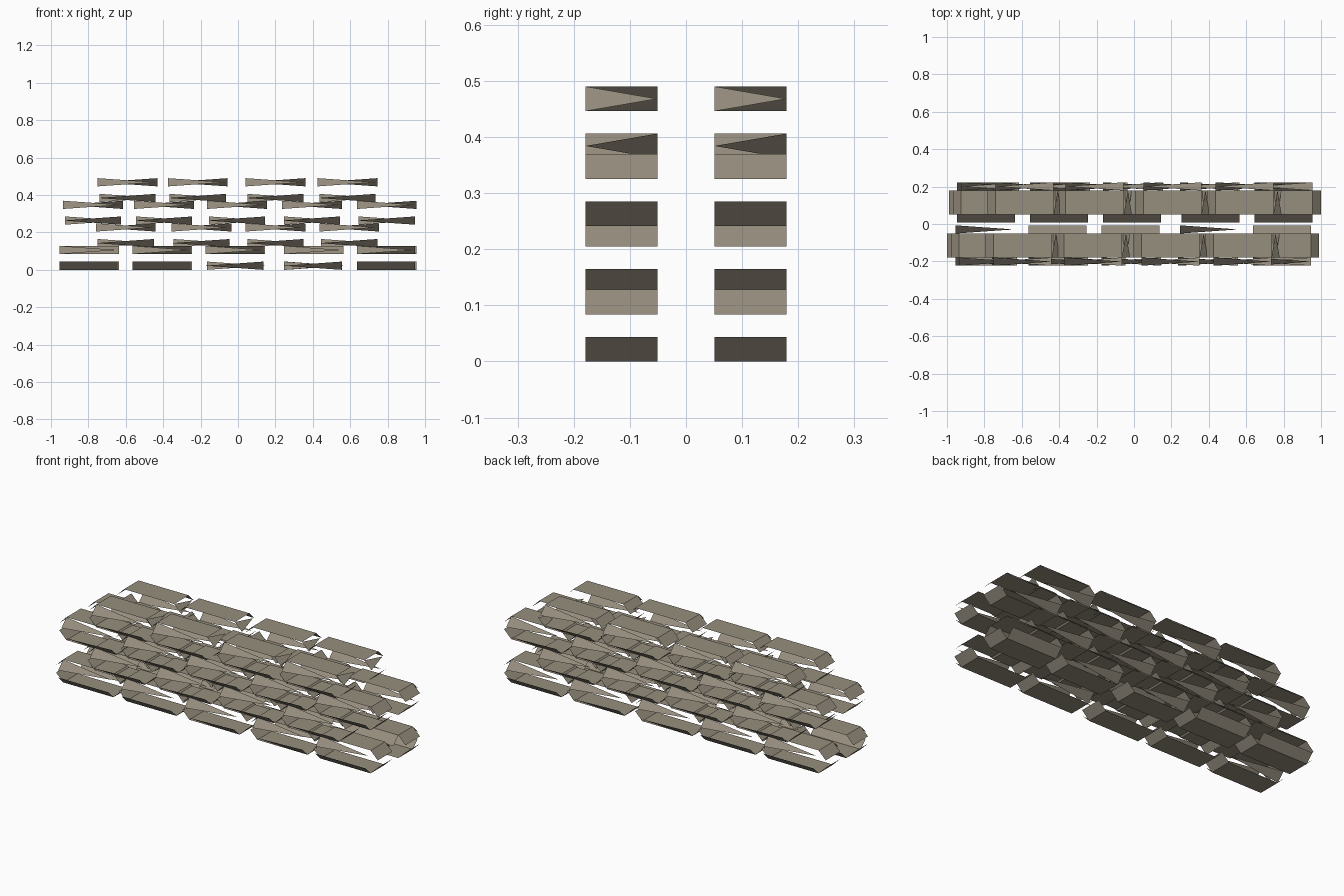
import bpy, bmesh
from mathutils import Vector

if "Cube" in bpy.data.objects:
    bpy.data.objects.remove(bpy.data.objects["Cube"], do_unlink=True)

canvas = bpy.data.materials.new("sandy_canvas")
canvas.use_nodes = True
colour = (0.305, 0.272, 0.21, 1)
canvas.diffuse_color = colour
canvas.node_tree.nodes["Principled BSDF"].inputs["Base Color"].default_value = colour

HX, HY, HZ = 0.155, 0.064, 0.064   # half size of the flat panels and height
SLOPE = 0.044                      # width and height of the sloped edges
PITCH = 0.1207                     # height step between courses


def add_face(bm, points):
    bm.faces.new([bm.verts.new(p) for p in points])


def panel(bm, up):
    """Flat top (up=1) or bottom (up=-1) panel."""
    corners = [(-1, -1), (1, -1), (1, 1), (-1, 1)][::up]
    add_face(bm, [(x * HX, y * HY, up * HZ) for x, y in corners])


def slope(bm, axis, sign, up, base=0):
    """Sloped edge strip; base -1 or 1 makes a flap tapering from that end."""
    half = (HX, HY)[1 - axis]
    reach = (HX, HY)[axis]

    def point(along, out):
        v = Vector((0, 0, up * (HZ - out * SLOPE)))
        v[axis] = sign * (reach + out * SLOPE)
        v[1 - axis] = along * half
        return v

    if base:
        pts = [point(base, 0), point(base, 1), point(-base, 0.5)]
    else:
        pts = [point(-1, 0), point(-1, 1), point(1, 1), point(1, 0)]
    normal = (pts[1] - pts[0]).cross(pts[2] - pts[0])
    if normal[axis] * sign < 0:
        pts.reverse()
    add_face(bm, pts)


def sandbag(name, course, index, side, x):
    bm = bmesh.new()
    for up in (1, -1):
        panel(bm, up)
        # Ends: loose flaps on the top course, whole strips elsewhere
        slope(bm, 0, -1, up)
        slope(bm, 0, 1, up, -up if course == 3 else 0)
        # Outer long edge
        whole = course == 0 and up < 0 and index in (0, 1, 4)
        slope(bm, 1, side, up, 0 if whole else side * up)
    # Inner long edge, only on the lowest course
    if course == 0:
        if side < 0 and index in (0, 3):
            slope(bm, 1, -side, -1, -1)
        else:
            slope(bm, 1, -side, 1)
    mesh = bpy.data.meshes.new(name)
    bm.to_mesh(mesh)
    bm.free()
    mesh.materials.append(canvas)
    obj = bpy.data.objects.new(name, mesh)
    obj.location = (x, side * 0.115, HZ + course * PITCH)
    bpy.context.scene.collection.objects.link(obj)


# Staggered courses, in a front and a back row
courses = [
    (-0.80, -0.41, -0.02, 0.40, 0.79),
    (-0.605, -0.20, 0.195, 0.59),
    (-0.78, -0.40, -0.01, 0.39, 0.79),
    (-0.595, -0.22, 0.195, 0.58),
]
for side, row, shift in ((-1, "front", 0), (1, "back", 0.01)):
    for c, centres in enumerate(courses):
        for i, x in enumerate(centres):
            sandbag(f"{row}_sandbag_{c + 1}_{i + 1}", c, i, side, x + shift)
